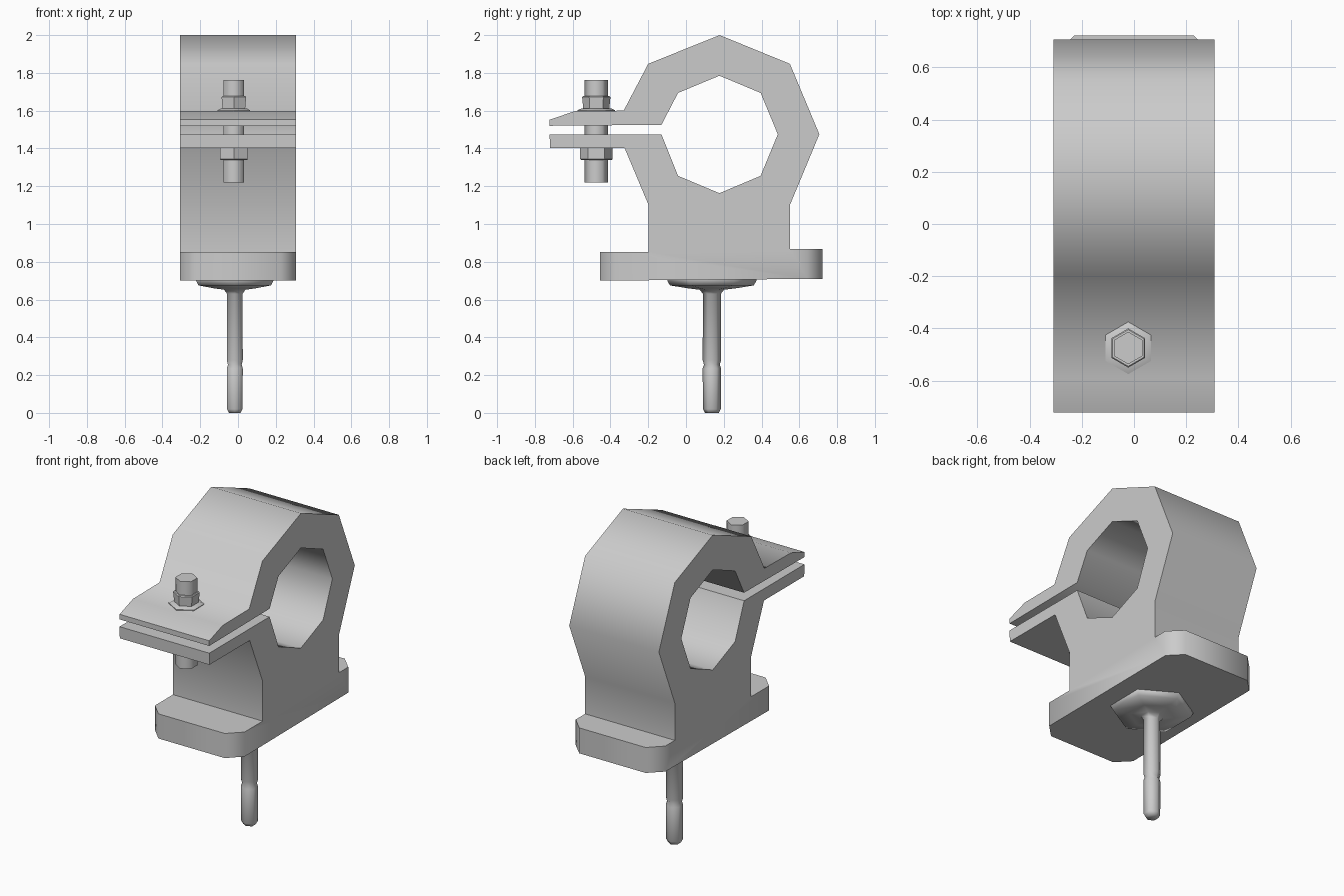
import bpy, bmesh, math
from mathutils import Vector

if "Cube" in bpy.data.objects:
    bpy.data.objects.remove(bpy.data.objects["Cube"])


def finish(name, bm, angle):
    bmesh.ops.recalc_face_normals(bm, faces=bm.faces)
    mesh = bpy.data.meshes.new(name)
    bm.to_mesh(mesh)
    bm.free()
    ob = bpy.data.objects.new(name, mesh)
    bpy.context.collection.objects.link(ob)
    bpy.ops.object.select_all(action='DESELECT')
    ob.select_set(True)
    bpy.context.view_layer.objects.active = ob
    bpy.ops.object.shade_smooth_by_angle(angle=math.radians(angle))
    return ob


def hex_lathe(name, x, y, profile, angle=40):
    """Stack of six-sided rings (radius, z), corners pointing along y, capped."""
    bm = bmesh.new()
    rings = []
    for r, z in profile:
        rings.append([bm.verts.new((x + r * math.sin(i * math.pi / 3),
                                    y + r * math.cos(i * math.pi / 3), z))
                      for i in range(6)])
    for a, b in zip(rings, rings[1:]):
        for i in range(6):
            j = (i + 1) % 6
            bm.faces.new((a[i], a[j], b[j], b[i]))
    bm.faces.new(rings[0])
    bm.faces.new(rings[-1])
    return finish(name, bm, angle)


# Clamp body: split ring, jaws, neck and foot as one side profile (y, z)
HALF = 0.308
outer = [(-0.722, 1.52), (-0.722, 1.552), (-0.59, 1.597), (-0.33, 1.60),
         (-0.20, 1.848), (0.178, 2.0), (0.55, 1.848), (0.706, 1.475),
         (0.55, 1.10), (0.55, 0.868), (0.722, 0.868), (0.722, 0.71),
         (-0.455, 0.70), (-0.455, 0.853), (-0.198, 0.853), (-0.198, 1.10),
         (-0.325, 1.402), (-0.72, 1.402), (-0.722, 1.475)]
inner = [(-0.13, 1.475), (-0.042, 1.255), (0.177, 1.163), (0.395, 1.255),
         (0.486, 1.475), (0.395, 1.694), (0.177, 1.785), (-0.042, 1.694),
         (-0.13, 1.525)]
bm = bmesh.new()
face = bm.faces.new([bm.verts.new((-HALF, y, z)) for y, z in outer + inner])
ext = bmesh.ops.extrude_face_region(bm, geom=[face], use_keep_orig=True)
bmesh.ops.translate(bm, vec=Vector((2 * HALF, 0, 0)),
                    verts=[v for v in ext['geom'] if isinstance(v, bmesh.types.BMVert)])

# Cut the four upright corners of the foot
corners = [e for e in bm.edges
           if all(v.co.z < 0.9 and (v.co.y < -0.44 or v.co.y > 0.7) for v in e.verts)
           and abs(e.verts[0].co.z - e.verts[1].co.z) > 0.1]
bmesh.ops.bevel(bm, geom=corners, offset=0.08, offset_type='OFFSET',
                segments=1, affect='EDGES')
finish("clamp_body", bm, 64)

# Clamping bolt through both jaws, with nut, washer and lower head
BX, BY = -0.022, -0.475
hex_lathe("bolt_shank", BX, BY, [(0.062, 1.22), (0.062, 1.762)], 65)
hex_lathe("bolt_washer", BX, BY, [(0.10, 1.595), (0.10, 1.602), (0.078, 1.612)])
hex_lathe("bolt_nut", BX, BY, [(0.068, 1.60), (0.075, 1.672), (0.07, 1.677)])
hex_lathe("bolt_head", BX, BY, [(0.08, 1.338), (0.085, 1.343), (0.085, 1.403)])

# Mounting pin under the foot with its flange
hex_lathe("mounting_pin", -0.017, 0.137,
          [(0.036, 0.0), (0.047, 0.02), (0.049, 0.235), (0.042, 0.255),
           (0.049, 0.28), (0.047, 0.63), (0.065, 0.652), (0.13, 0.66),
           (0.222, 0.675), (0.236, 0.70), (0.236, 0.708)], 65)
